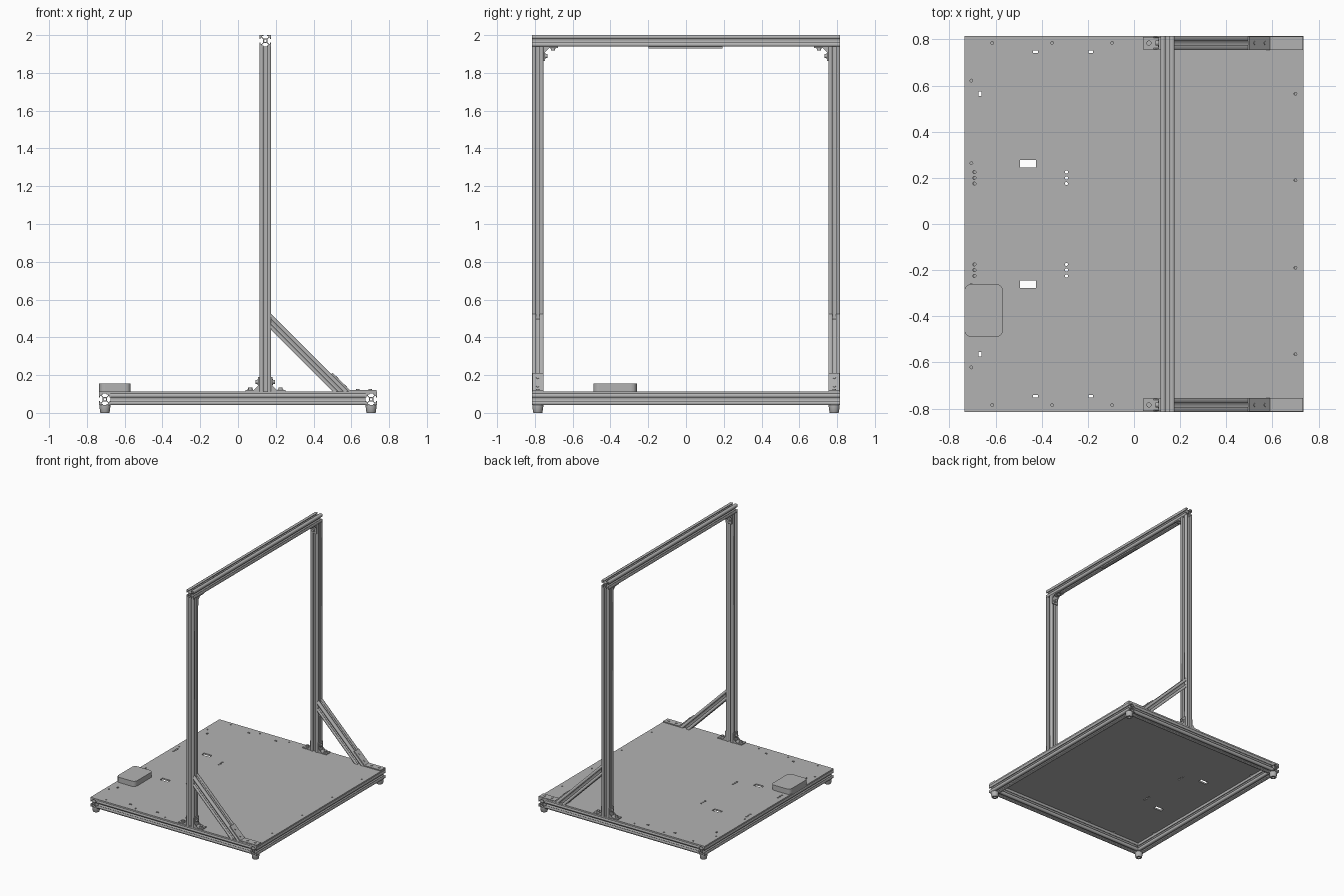
import bpy, bmesh, math
from mathutils import Matrix, Vector

if "Cube" in bpy.data.objects:
    bpy.data.objects.remove(bpy.data.objects["Cube"])

X, Y, Z = Vector((1, 0, 0)), Vector((0, 1, 0)), Vector((0, 0, 1))
BAR = 0.061             # bar width
H = BAR / 2
RAIL_Z = 0.041 + H      # base rail centre height
DECK = 0.114            # top of the deck
POST_X, SIDE_Y, END_X = 0.145, 0.815 - H, 0.735 - H

grey = bpy.data.materials.new("aluminium grey")
grey.use_nodes = True
grey.diffuse_color = (0.45, 0.45, 0.45, 1)
grey.node_tree.nodes["Principled BSDF"].inputs["Base Color"].default_value = grey.diffuse_color


def finish(name, bm):
    bmesh.ops.recalc_face_normals(bm, faces=bm.faces)
    mesh = bpy.data.meshes.new(name)
    bm.to_mesh(mesh)
    bm.free()
    mesh.materials.append(grey)
    ob = bpy.data.objects.new(name, mesh)
    bpy.context.collection.objects.link(ob)
    return ob


def frame(origin, u, v):
    """Matrix whose local x and y axes run along u and v."""
    u, v = u.normalized(), v.normalized()
    m = Matrix((u, v, u.cross(v))).transposed().to_4x4()
    m.translation = origin
    return m


def add_box(bm, centre, size):
    m = Matrix.Translation(centre) @ Matrix.Diagonal((*size, 1))
    return bmesh.ops.create_cube(bm, size=1, matrix=m)["verts"]


def add_cyl(bm, centre, axis, r, depth, sides=16):
    m = Matrix.Translation(centre) @ Z.rotation_difference(axis).to_matrix().to_4x4()
    bmesh.ops.create_cone(bm, cap_ends=True, segments=sides, radius1=r, radius2=r, depth=depth, matrix=m)


def add_prism(bm, points, width, m, offset=0):
    """Polygon in the local xy plane, thickened along local z."""
    face = bm.faces.new([bm.verts.new(m @ Vector((x, y, offset - width / 2))) for x, y in points])
    new = bmesh.ops.extrude_face_region(bm, geom=[face])["geom"]
    bmesh.ops.translate(bm, verts=[g for g in new if isinstance(g, bmesh.types.BMVert)],
                        vec=m.to_3x3() @ Vector((0, 0, width)))


# Slotted bar section: one side, turned four times, plus a round bore
side = [(10, -10), (10, -3.1), (8.2, -3.1), (8.2, -5.7), (6.6, -5.7), (3.9, -3)]
side += [(x, -y) for x, y in reversed(side[1:])]
section = []
for k in range(4):
    c, s = (1, 0, -1, 0)[k], (0, 1, 0, -1)[k]
    section += [(c * x - s * y, s * x + c * y) for x, y in side]
bore = [(2.2 * math.cos(a * math.pi / 6), 2.2 * math.sin(a * math.pi / 6)) for a in range(12)]


def slotted_bar(name, start, end):
    start, end = Vector(start), Vector(end)
    curve = bpy.data.curves.new(name, "CURVE")
    curve.dimensions, curve.fill_mode = "2D", "BOTH"
    curve.extrude = (end - start).length / 2
    for loop in (section, bore):
        sp = curve.splines.new("POLY")
        sp.points.add(len(loop) - 1)
        for p, (x, y) in zip(sp.points, loop):
            p.co = (x * H / 10, y * H / 10, 0, 1)
        sp.use_cyclic_u = True
    tmp = bpy.data.objects.new(name, curve)
    bpy.context.collection.objects.link(tmp)
    bpy.context.view_layer.update()
    mesh = bpy.data.meshes.new_from_object(tmp.evaluated_get(bpy.context.evaluated_depsgraph_get()))
    bpy.data.objects.remove(tmp)
    d = (end - start).normalized()
    v = X if abs(d.y) > 0.9 else Y
    mesh.transform(frame((start + end) / 2, v.cross(d), v))
    bm = bmesh.new()
    bm.from_mesh(mesh)
    bmesh.ops.remove_doubles(bm, verts=bm.verts, dist=1e-5)
    bm.normal_update()
    mesh.materials.clear()
    return finish(name, bm)


# Base frame, posts and top bar
for sx, tag in ((-1, "right"), (1, "left")):
    slotted_bar(tag + "_base_rail", (sx * END_X, -0.815, RAIL_Z), (sx * END_X, 0.815, RAIL_Z))
slotted_bar("top_bar", (POST_X, -0.815, 2 - H), (POST_X, 0.815, 2 - H))
for sy, tag in ((-1, "front"), (1, "back")):
    y = sy * SIDE_Y
    slotted_bar(tag + "_base_rail", (H * 2 - 0.735, y, RAIL_Z), (0.735 - BAR, y, RAIL_Z))
    slotted_bar(tag + "_post", (POST_X, y, DECK), (POST_X, y, 2 - BAR))

    # Diagonal brace, trimmed flush to the post and the deck
    brace = slotted_bar(tag + "_brace", (0.1, y, 0.557), (0.62, y, 0.037))
    bm = bmesh.new()
    bm.from_mesh(brace.data)
    for co, no in (((POST_X + H, 0, 0), -X), ((0, 0, DECK), -Z)):
        bmesh.ops.bisect_plane(bm, geom=bm.verts[:] + bm.edges[:] + bm.faces[:],
                               plane_co=co, plane_no=no, clear_outer=True)
    bm.to_mesh(brace.data)
    bm.free()

    # Bent plate tying the brace to the base
    bm = bmesh.new()
    bent = [(0.494, 0.206), (0.586, DECK), (0.733, DECK), (0.733, 0.122), (0.59, 0.122), (0.5, 0.212)]
    add_prism(bm, bent, BAR - 0.003, frame(Vector((0, y, 0)), X, Z))
    for x in (0.635, 0.7):
        add_cyl(bm, (x, y, 0.123), Z, 0.009, 0.006)
    for x in (0.525, 0.57):
        add_cyl(bm, (x, y, 0.712 - x), X + Z, 0.009, 0.006)
    finish(tag + "_brace_plate", bm)


# Corner brackets: bent strip, two small webs and a bolt in each leg
def corner_bracket(name, origin, u, v):
    bm = bmesh.new()
    m = frame(Vector(origin), u, v)
    add_prism(bm, [(0, 0), (0.076, 0), (0.076, 0.008), (0.008, 0.008), (0.008, 0.076), (0, 0.076)], 0.054, m)
    for s in (-1, 1):
        add_prism(bm, [(0.006, 0.006), (0.032, 0.006), (0.006, 0.032)], 0.005, m, s * 0.0245)
    for p, axis, q in (((0.05, 0.014, 0), v, (0.05, 0.009, 0)), ((0.014, 0.05, 0), u, (0.009, 0.05, 0))):
        add_cyl(bm, m @ Vector(p), axis, 0.011, 0.014)
        add_cyl(bm, m @ Vector(q), axis, 0.016, 0.004)
    finish(name, bm)


for sy, tag in ((-1, "front"), (1, "back")):
    for sx, part in ((-1, "right"), (1, "left")):
        corner_bracket(f"{tag}_{part}_post_bracket", (POST_X + sx * H, sy * SIDE_Y, DECK), sx * X, Z)
        # Feet: tapered, hollow underneath
        bm = bmesh.new()
        outline = [(0, 0.02), (0.011, 0.02), (0.011, 0), (0.023, 0), (0.025, 0.003), (0.029, 0.034), (0.029, 0.041), (0, 0.041)]
        vs = [bm.verts.new((r, 0, z)) for r, z in outline]
        es = [bm.edges.new(p) for p in zip(vs, vs[1:])]
        bmesh.ops.spin(bm, geom=vs + es, axis=Z, cent=(0, 0, 0), angle=math.tau, steps=24)
        bmesh.ops.remove_doubles(bm, verts=bm.verts, dist=1e-5)
        foot = finish(f"{tag}_{part}_foot", bm)
        foot.location = (sx * END_X, sy * SIDE_Y, 0)
        bpy.ops.object.select_all(action="DESELECT")
        foot.select_set(True)
        bpy.context.view_layer.objects.active = foot
        bpy.ops.object.shade_smooth_by_angle(angle=math.radians(35))
    corner_bracket(tag + "_top_bracket", (POST_X, sy * (SIDE_Y - H), 2 - BAR), -sy * Y, -Z)

# Deck with its screw holes and cable openings
bm = bmesh.new()
add_box(bm, (0, 0, 0.108), (1.47, 1.63, 0.012))
deck = finish("deck", bm)
bm = bmesh.new()
holes = [(x, 0.785, 0.006) for x in (-0.615, -0.355, -0.095)]
holes += [(-0.705, 0.622, 0.006), (-0.705, 0.264, 0.006), (0.7, 0.565, 0.006), (0.7, 0.19, 0.006)]
holes += [(x, 0.2 + d, 0.007) for x in (-0.692, -0.293) for d in (-0.025, 0, 0.025)]
for s in (-1, 1):
    for x, y, r in holes:
        add_cyl(bm, (x, s * y, 0.108), Z, r, 0.05, 12)
    add_box(bm, (-0.46, s * 0.262, 0.108), (0.07, 0.032, 0.05))
    for x, y, w, d in ((-0.427, 0.747, 0.02, 0.012), (-0.188, 0.747, 0.02, 0.012), (-0.668, 0.565, 0.012, 0.02)):
        add_box(bm, (x, s * y, 0.108), (w, d, 0.05))
cutter = finish("hole_cutter", bm)
cutter.hide_render = True
mod = deck.modifiers.new("holes", "BOOLEAN")
mod.operation, mod.object, mod.solver = "DIFFERENCE", cutter, "EXACT"
bpy.context.view_layer.objects.active = deck
bpy.ops.object.modifier_apply(modifier=mod.name)
bpy.data.objects.remove(cutter)

# Control box with rounded upright corners
bm = bmesh.new()
add_box(bm, (-0.6515, -0.375, 0.135), (0.167, 0.23, 0.042))
upright = [e for e in bm.edges if abs(e.verts[0].co.z - e.verts[1].co.z) > 0.01]
bmesh.ops.bevel(bm, geom=upright, offset=0.03, segments=6, affect="EDGES", profile=0.5)
finish("control_box", bm)

# Light strip under the top bar
bm = bmesh.new()
add_box(bm, (POST_X, -0.003, 1.935), (0.03, 0.39, 0.012))
finish("light_strip", bm)
